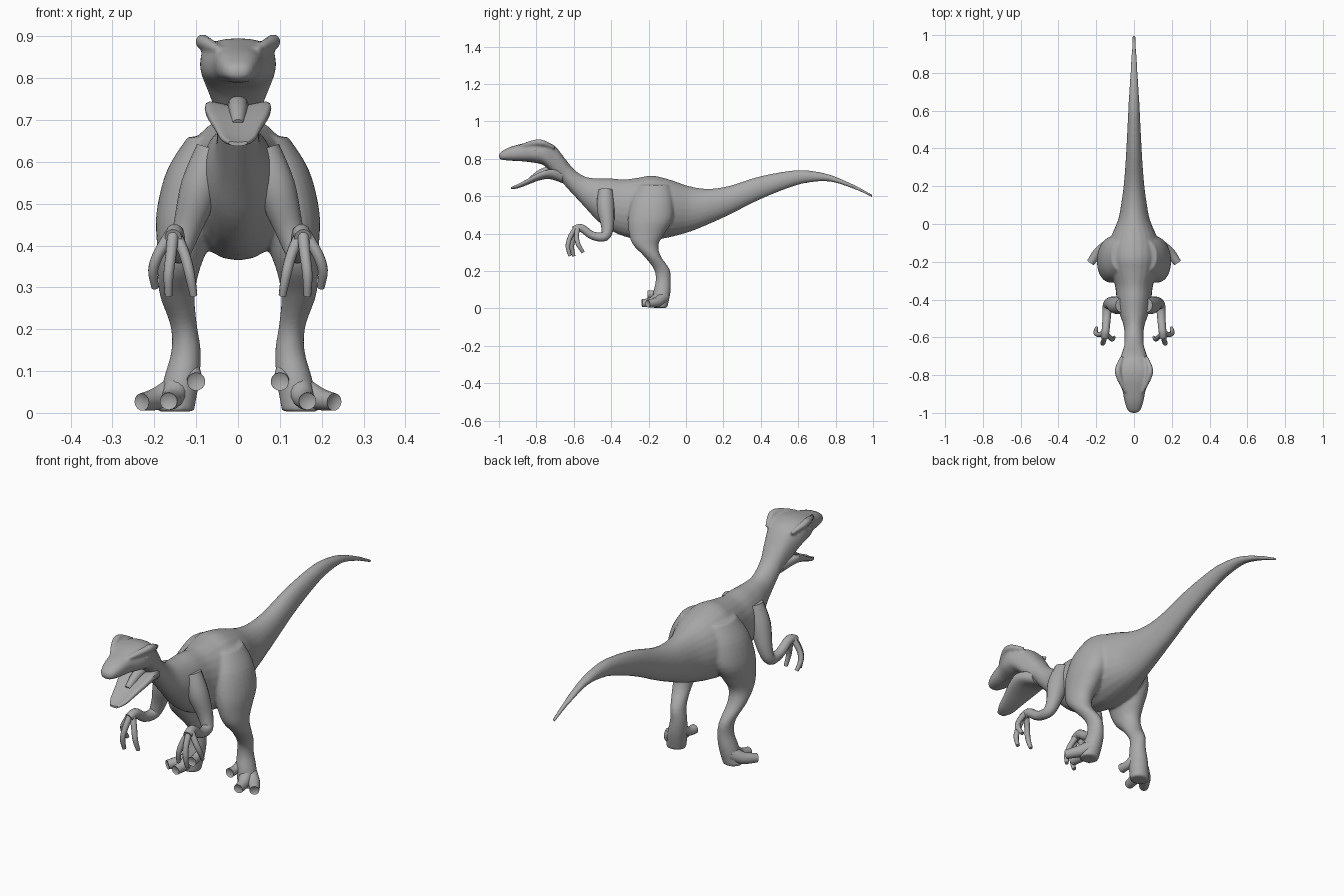
import bpy
import bmesh
import math
from mathutils import Vector

default_cube = bpy.data.objects.get("Cube")
if default_cube:
    bpy.data.objects.remove(default_cube, do_unlink=True)

# One plain grey for the whole animal
grey = bpy.data.materials.new("clay_grey")
grey.use_nodes = True
grey_value = (0.4, 0.4, 0.4, 1)
grey.diffuse_color = grey_value
shader = next(n for n in grey.node_tree.nodes if n.type == "BSDF_PRINCIPLED")
shader.inputs["Base Color"].default_value = grey_value
shader.inputs["Roughness"].default_value = 0.8


def interpolate(rows, steps=4):
    """Catmull-Rom interpolation through rows of numbers."""
    padded = [rows[0], *rows, rows[-1]]
    result = []
    for a, b, c, d in zip(padded, padded[1:], padded[2:], padded[3:]):
        for step in range(steps):
            t = step / steps
            result.append([
                q + t * (r - p + t * (2 * p - 5 * q + 4 * r - s
                                      + t * (3 * (q - r) + s - p))) / 2
                for p, q, r, s in zip(a, b, c, d)])
    result.append(list(rows[-1]))
    return result


def loft(bm, sections, sides=24, power=2.0, dish=0.0, cupped=False):
    """Skin a row of superellipse sections given as centre, side and up."""
    rings = []
    for centre, across, up in sections:
        ring = []
        for i in range(sides):
            angle = math.tau * i / sides
            c, s = math.cos(angle), math.sin(angle)
            u = math.copysign(abs(c) ** (2 / power), c)
            v = math.copysign(abs(s) ** (2 / power), s)
            if v > 0:
                v -= dish * (1 - u * u)
            ring.append(bm.verts.new(centre + across * u + up * v))
        rings.append(ring)
    faces = []
    for first, second in zip(rings, rings[1:]):
        for i in range(sides):
            j = (i + 1) % sides
            faces.append(bm.faces.new((first[i], first[j], second[j], second[i])))
    end = bm.faces.new(rings[-1])
    faces += [bm.faces.new(rings[0][::-1]), end]
    bmesh.ops.recalc_face_normals(bm, faces=faces)
    if cupped:
        bmesh.ops.inset_individual(bm, faces=[end], thickness=0.004, depth=-0.004)


def spine_sections(rows):
    """Rows of y, top, bottom, half width."""
    for y, top, bottom, width in interpolate(rows):
        yield (Vector((0, y, (top + bottom) / 2)),
               Vector((width, 0, 0)), Vector((0, 0, (top - bottom) / 2)))


def column_sections(rows):
    """Rows of x, y, z, x radius, y radius."""
    for x, y, z, rx, ry in interpolate(rows):
        yield Vector((x, y, z)), Vector((rx, 0, 0)), Vector((0, ry, 0))


def tube_sections(rows):
    """Rows of x, y, z, radius, following the bends of the path."""
    points = interpolate(rows)
    centres = [Vector(p[:3]) for p in points]
    across = Vector((1, 0, 0))
    last = len(points) - 1
    for i, point in enumerate(points):
        tangent = (centres[min(i + 1, last)] - centres[max(i - 1, 0)]).normalized()
        across = (across - tangent * across.dot(tangent)).normalized()
        yield centres[i], across * point[3], tangent.cross(across) * point[3]


def mirrored(rows, side):
    return [(side * row[0], *row[1:]) for row in rows]


def make_object(name, bm):
    mesh = bpy.data.meshes.new(name)
    bm.to_mesh(mesh)
    bm.free()
    mesh.materials.append(grey)
    obj = bpy.data.objects.new(name, mesh)
    bpy.context.collection.objects.link(obj)
    bpy.ops.object.select_all(action="DESELECT")
    obj.select_set(True)
    bpy.context.view_layer.objects.active = obj
    bpy.ops.object.shade_smooth_by_angle(angle=math.radians(50))
    return obj


# Neck, trunk and tail
spine = [
    (-.69, .84, .71, .05), (-.65, .805, .66, .052), (-.6, .745, .605, .05),
    (-.54, .705, .54, .055), (-.47, .695, .465, .078), (-.4, .695, .415, .092),
    (-.33, .69, .385, .1), (-.25, .7, .368, .125), (-.18, .71, .365, .14),
    (-.09, .69, .38, .13), (.02, .653, .41, .085), (.12, .64, .45, .066),
    (.23, .655, .5, .052), (.39, .705, .58, .041), (.55, .735, .645, .033),
    (.65, .738, .672, .028), (.77, .715, .678, .021), (.9, .66, .638, .014),
    (1, .606, .592, .008)]

# Skull with the upper jaw
skull = [
    (-.64, .79, .67, .05), (-.7, .868, .71, .07), (-.76, .893, .765, .09),
    (-.82, .893, .78, .086), (-.88, .88, .787, .062), (-.94, .863, .79, .05),
    (-.985, .84, .795, .034), (-1, .825, .802, .016)]

# Thigh, shin and ankle
leg = [
    (.07, -.17, .66, .05, .08), (.1, -.18, .58, .07, .11),
    (.12, -.19, .48, .075, .12), (.132, -.21, .4, .062, .095),
    (.142, -.215, .34, .05, .068), (.145, -.18, .28, .042, .045),
    (.13, -.13, .21, .032, .042), (.124, -.122, .15, .035, .04),
    (.135, -.13, .08, .043, .046), (.15, -.14, .003, .045, .04)]

# Ridge above each eye
brow = [(.045, -.89, .868, .008), (.075, -.82, .884, .016),
        (.085, -.77, .886, .017), (.065, -.7, .86, .008)]

# The skin fuses the spine, skull, legs and brows into one surface
bm = bmesh.new()
loft(bm, spine_sections(spine))
loft(bm, spine_sections(skull), power=2.5)
for side in (1, -1):
    loft(bm, column_sections(mirrored(leg, side)))
    loft(bm, tube_sections(mirrored(brow, side)), sides=12)
body = make_object("body", bm)
fuse = body.modifiers.new("fuse", "REMESH")
fuse.mode = "VOXEL"
fuse.voxel_size = 0.007
fuse.use_smooth_shade = True
relax = body.modifiers.new("relax", "SMOOTH")
relax.factor = 0.5
relax.iterations = 5

# Lower jaw, hollowed along the top
jaw = [
    (-.66, .76, .67, .05), (-.73, .768, .692, .078), (-.79, .742, .683, .074),
    (-.85, .705, .66, .056), (-.9, .675, .642, .042), (-.935, .654, .638, .022)]
bm = bmesh.new()
loft(bm, spine_sections(jaw), power=2.4, dish=0.9)
make_object("lower_jaw", bm)

# Tongue
tongue = [(0, -.7, .745, .025), (0, -.77, .725, .022), (0, -.83, .69, .014)]
bm = bmesh.new()
loft(bm, tube_sections(tongue), sides=12)
make_object("tongue", bm)

arm = [
    (.06, -.43, .63, .04), (.09, -.43, .54, .047), (.122, -.42, .44, .034),
    (.14, -.435, .385, .026), (.145, -.5, .39, .022), (.15, -.56, .43, .021),
    (.155, -.6, .42, .02)]
fingers = [
    [(.15, -.58, .43, .014), (.128, -.6, .38, .013),
     (.115, -.61, .33, .012), (.106, -.6, .28, .009)],
    [(.155, -.59, .43, .014), (.16, -.62, .38, .013),
     (.166, -.632, .33, .012), (.166, -.62, .28, .009)],
    [(.16, -.58, .43, .014), (.19, -.585, .38, .013),
     (.203, -.575, .34, .012), (.198, -.55, .3, .009)]]
toes = {
    "inner_toe": [(.118, -.125, .11, .026), (.104, -.16, .08, .02), (.1, -.205, .075, .022)],
    "middle_toe": [(.14, -.13, .07, .036), (.157, -.18, .036, .026), (.166, -.235, .028, .021)],
    "outer_toe": [(.15, -.125, .055, .034), (.193, -.155, .034, .027), (.23, -.205, .026, .021)]}

for label, side in (("left", 1), ("right", -1)):
    # Arm with its three fingers
    bm = bmesh.new()
    loft(bm, tube_sections(mirrored(arm, side)), sides=16)
    for finger in fingers:
        loft(bm, tube_sections(mirrored(finger, side)), sides=10)
    make_object(label + "_arm", bm)

    # Toes with shallow cups at their blunt ends
    for name, rows in toes.items():
        bm = bmesh.new()
        loft(bm, tube_sections(mirrored(rows, side)), sides=14, cupped=True)
        make_object(label + "_" + name, bm)

    # Eye
    bm = bmesh.new()
    bmesh.ops.create_uvsphere(bm, u_segments=16, v_segments=10, radius=0.013)
    bmesh.ops.translate(bm, verts=bm.verts, vec=Vector((side * .076, -.805, .848)))
    make_object(label + "_eye", bm)
